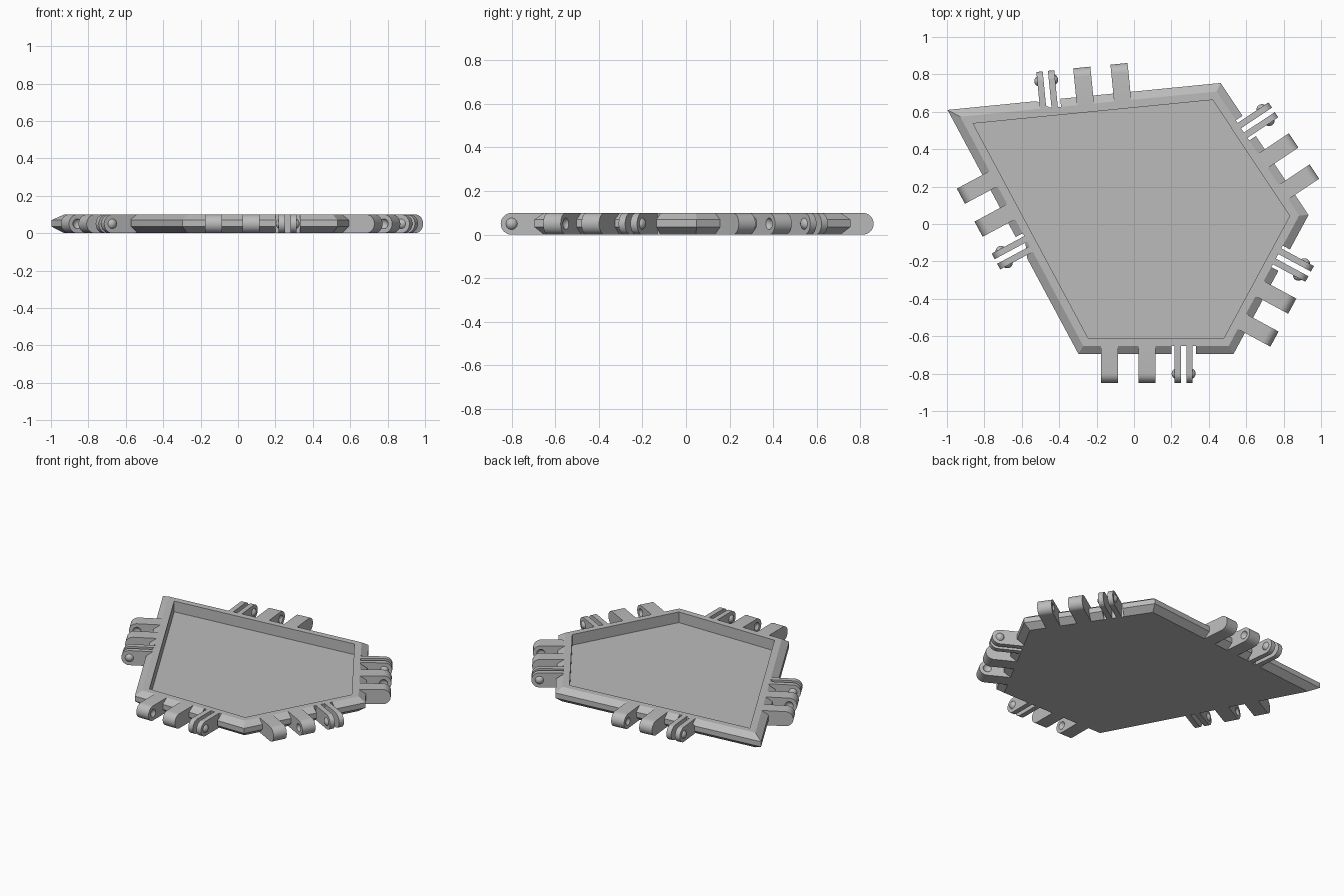
import bpy, bmesh, math
from mathutils import Vector, Matrix

old = bpy.data.objects.get("Cube")
if old:
    bpy.data.objects.remove(old, do_unlink=True)

grey = bpy.data.materials.new("light_grey")
grey.use_nodes = True
colour = (0.5, 0.5, 0.5, 1)
grey.diffuse_color = colour
grey.node_tree.nodes["Principled BSDF"].inputs["Base Color"].default_value = colour

HEIGHT = 0.1
RADIUS = HEIGHT / 2
BEVEL = 0.043      # width of the sloped outer edge
WALL = 0.086       # outer edge to inner wall
PIVOT = -0.105     # hinge axis, outwards from the edge
CLIP = 0.148       # clip and socket distance from hinge centre

# Outline, counter-clockwise from above
corners = [Vector(p) for p in ((-0.297, -0.695), (0.532, -0.695), (0.933, 0.048),
                               (0.463, 0.754), (-0.997, 0.61))]
slide = [0, 0, 0, 0.045, -0.052]   # hinge shift along each edge


def make_object(name, bm, matrix=Matrix()):
    bmesh.ops.recalc_face_normals(bm, faces=bm.faces)
    mesh = bpy.data.meshes.new(name)
    bm.to_mesh(mesh)
    bm.free()
    obj = bpy.data.objects.new(name, mesh)
    obj.matrix_world = matrix
    bpy.context.collection.objects.link(obj)
    mesh.materials.append(grey)
    return obj


def select(obj):
    bpy.ops.object.select_all(action="DESELECT")
    obj.select_set(True)
    bpy.context.view_layer.objects.active = obj


def cut(obj, cutter):
    cutter.hide_render = True
    mod = obj.modifiers.new("cut", "BOOLEAN")
    mod.operation = "DIFFERENCE"
    mod.solver = "EXACT"
    mod.object = cutter
    bpy.context.view_layer.update()
    select(obj)
    bpy.ops.object.modifier_apply(modifier=mod.name)
    bpy.data.objects.remove(cutter, do_unlink=True)


def smooth(obj):
    select(obj)
    bpy.ops.object.shade_smooth_by_angle(angle=math.radians(30))


def inset(points, d):
    """Move every side of the outline inwards by d."""
    result = []
    for i, p in enumerate(points):
        a = (p - points[i - 1]).normalized()
        b = (points[(i + 1) % len(points)] - p).normalized()
        na, nb = Vector((-a.y, a.x)), Vector((-b.y, b.x))
        result.append(p + (na + nb) * d / (1 + na.dot(nb)))
    return result


def add_lug(bm, x, width):
    """Tab with a rounded end, extruded along the hinge axis."""
    profile = [(-BEVEL * -1.5, 0)]
    for i in range(17):
        a = -math.pi / 2 - math.pi * i / 16
        profile.append((PIVOT + RADIUS * math.cos(a), RADIUS + RADIUS * math.sin(a)))
    profile.append((BEVEL * 1.5, HEIGHT))
    face = bm.faces.new([bm.verts.new((x - width / 2, y, z)) for y, z in profile])
    ext = bmesh.ops.extrude_face_region(bm, geom=[face])
    verts = [g for g in ext["geom"] if isinstance(g, bmesh.types.BMVert)]
    bmesh.ops.translate(bm, verts=verts, vec=(width, 0, 0))


def add_ball(bm, x):
    m = Matrix.Translation((x, PIVOT, RADIUS)) @ Matrix.Rotation(math.pi / 2, 4, "Y")
    bmesh.ops.create_uvsphere(bm, u_segments=24, v_segments=16, radius=0.03, matrix=m)


# Tray: rings swept from the underside, over the rim and down to the floor
bm = bmesh.new()
rings = []
for d, z in ((BEVEL, 0), (0, 0.035), (0, 0.07), (BEVEL, HEIGHT),
             (WALL, HEIGHT), (WALL, 0.027)):
    rings.append([bm.verts.new((p.x, p.y, z)) for p in inset(corners, d)])
for low, high in zip(rings, rings[1:]):
    for i in range(len(corners)):
        j = (i + 1) % len(corners)
        bm.faces.new((low[i], low[j], high[j], high[i]))
bm.faces.new(rings[0])
bm.faces.new(rings[-1])
tray = make_object("tray", bm)

# One hinge set per side: local x runs along the edge, -y points outwards
for i, start in enumerate(corners):
    end = corners[(i + 1) % len(corners)]
    along = (end - start).normalized()
    centre = (start + end) / 2 + along * slide[i]
    place = (Matrix.Translation((centre.x, centre.y, 0))
             @ Matrix.Rotation(math.atan2(along.y, along.x), 4, "Z"))

    # Clearance notch in the rim around the clip
    bm = bmesh.new()
    bmesh.ops.create_cube(bm, size=1, matrix=Matrix.Translation((CLIP, 0, RADIUS))
                          @ Matrix.Diagonal((0.13, 2 * BEVEL, 0.3, 1)))
    cut(tray, make_object("notch_cutter", bm, place))

    # Solid knuckles with facing sockets
    bm = bmesh.new()
    for side in (-1, 1):
        add_lug(bm, -CLIP + side * 0.1, 0.092)
    knuckles = make_object(f"hinge_knuckles_{i + 1}", bm, place)
    bm = bmesh.new()
    for side in (-1, 1):
        add_ball(bm, -CLIP + side * 0.04)
    cut(knuckles, make_object("socket_cutter", bm, place))
    smooth(knuckles)

    # Thin clip plates with outward ball studs
    bm = bmesh.new()
    for side in (-1, 1):
        add_lug(bm, CLIP + side * 0.031, 0.034)
    smooth(make_object(f"clip_plates_{i + 1}", bm, place))
    for side, label in ((-1, "a"), (1, "b")):
        bm = bmesh.new()
        add_ball(bm, CLIP + side * 0.034)
        # keep only the half that faces outwards
        bmesh.ops.bisect_plane(bm, geom=bm.verts[:] + bm.edges[:] + bm.faces[:],
                               plane_co=(CLIP + side * 0.036, 0, 0),
                               plane_no=(-side, 0, 0), clear_outer=True)
        smooth(make_object(f"ball_stud_{i + 1}{label}", bm, place))
